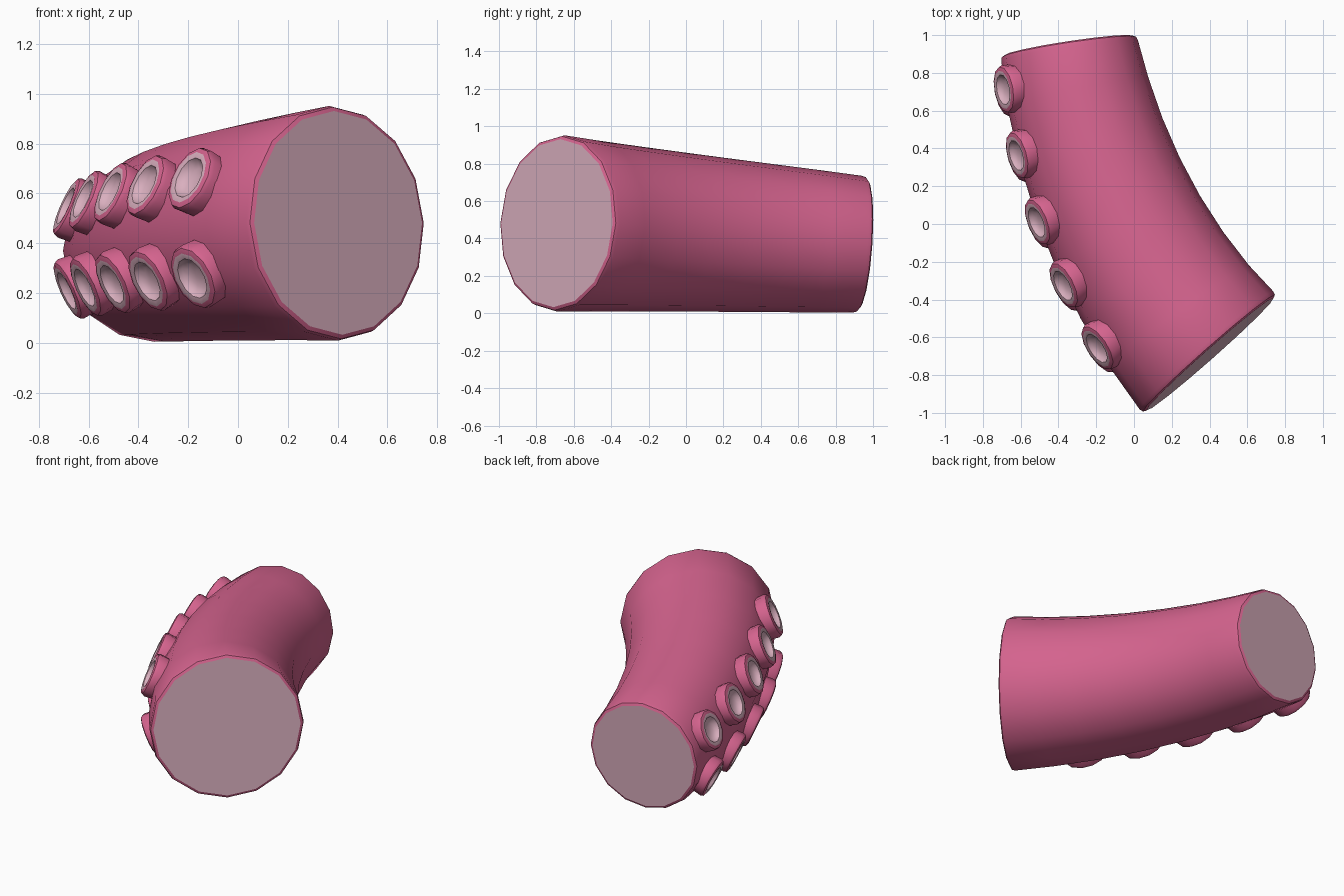
import bpy, bmesh, math
from mathutils import Vector, Matrix

if "Cube" in bpy.data.objects:
    bpy.data.objects.remove(bpy.data.objects["Cube"])

def material(name, col):
    m = bpy.data.materials.new(name)
    m.diffuse_color = (*col, 1)
    m.use_nodes = True
    m.node_tree.nodes["Principled BSDF"].inputs["Base Color"].default_value = m.diffuse_color
    return m

PINK = material("tentacle pink", (0.66, 0.125, 0.27))
PALE = material("pale flesh", (0.70, 0.43, 0.52))

# Centre line of the limb: thick end at the front right, thin end at the back
P = [Vector(p) for p in ((0.402, -0.69, 0.482), (0.004, -0.24, 0.448),
                         (-0.256, 0.356, 0.408), (-0.345, 0.945, 0.368))]
R0, R1 = 0.472, 0.366

def frame(t):
    """Centre, tangent, left and up directions, and radius at t."""
    s = 1 - t
    c = P[0]*s**3 + P[1]*3*s*s*t + P[2]*3*s*t*t + P[3]*t**3
    d = ((P[1]-P[0])*s*s + (P[2]-P[1])*2*s*t + (P[3]-P[2])*t*t).normalized()
    left = Vector((0, 0, 1)).cross(d).normalized()
    return c, d, left, d.cross(left), R0 + (R1 - R0)*t

def loft(bm, rings, mat):
    for a, b in zip(rings, rings[1:]):
        n = len(a)
        for i in range(n):
            j = (i + 1) % n
            bm.faces.new((a[i], a[j], b[j], b[i])).material_index = mat

def finish(bm, name):
    bmesh.ops.recalc_face_normals(bm, faces=bm.faces)
    me = bpy.data.meshes.new(name)
    bm.to_mesh(me)
    bm.free()
    me.materials.append(PINK)
    me.materials.append(PALE)
    ob = bpy.data.objects.new(name, me)
    bpy.context.collection.objects.link(ob)
    bpy.context.view_layer.objects.active = ob
    ob.select_set(True)
    bpy.ops.object.shade_smooth_by_angle(angle=math.radians(40))
    ob.select_set(False)
    return ob

# Curved tapering limb with rounded rims and pale cut ends
SIDES = 16
bm = bmesh.new()

def ring(t, shrink=0.0, shift=0.0):
    c, d, l, u, r = frame(t)
    r -= shrink
    return [bm.verts.new(c + d*shift + (l*math.cos(a) + u*math.sin(a))*r)
            for a in (2*math.pi*i/SIDES for i in range(SIDES))]

rings = [ring(0, 0.022), ring(0, 0.006, 0.008), ring(0, 0, 0.028)]
rings += [ring(i/7) for i in range(1, 7)]
rings += [ring(1, 0, -0.028), ring(1, 0.006, -0.008), ring(1, 0.022)]
loft(bm, rings, 0)
for end in (rings[0], rings[-1]):
    bm.faces.new(end).material_index = 1
limb = finish(bm, "tentacle_limb")
for p in limb.data.polygons:
    if len(p.vertices) == SIDES:
        p.use_smooth = False

# Two rows of suckers: pink outer cup, pale rim and hollow
CUP = [(0.132, -0.045), (0.138, 0.025), (0.130, 0.043), (0.110, 0.050)]
HOLLOW = [(0.110, 0.050), (0.086, 0.047), (0.078, 0.030), (0.055, 0.014), (0.02, 0.008)]

def sucker(name, t, angle):
    c, d, l, u, r = frame(t)
    n = l*math.cos(angle) + u*math.sin(angle)
    side = n.cross(d)
    size = 1.03 - 0.10*t
    mat = Matrix((d, side, n)).transposed().to_4x4()
    mat.translation = c + n*r
    b = bmesh.new()
    loops = [[b.verts.new(mat @ (Vector((q*math.cos(a), q*math.sin(a), h))*size))
              for a in (2*math.pi*i/12 for i in range(12))]
             for q, h in CUP + HOLLOW[1:]]
    loft(b, loops[:len(CUP)], 0)
    loft(b, loops[len(CUP)-1:], 1)
    b.faces.new(loops[-1]).material_index = 1
    b.normal_update()
    # open underside is buried in the limb; close it so normals are consistent
    b.faces.new(loops[0])
    finish(b, name)

for k, t in enumerate((0.195, 0.375, 0.55, 0.73, 0.905)):
    sucker(f"upper_sucker_{k+1}", t, math.radians(24))
    sucker(f"lower_sucker_{k+1}", t, math.radians(-24))
